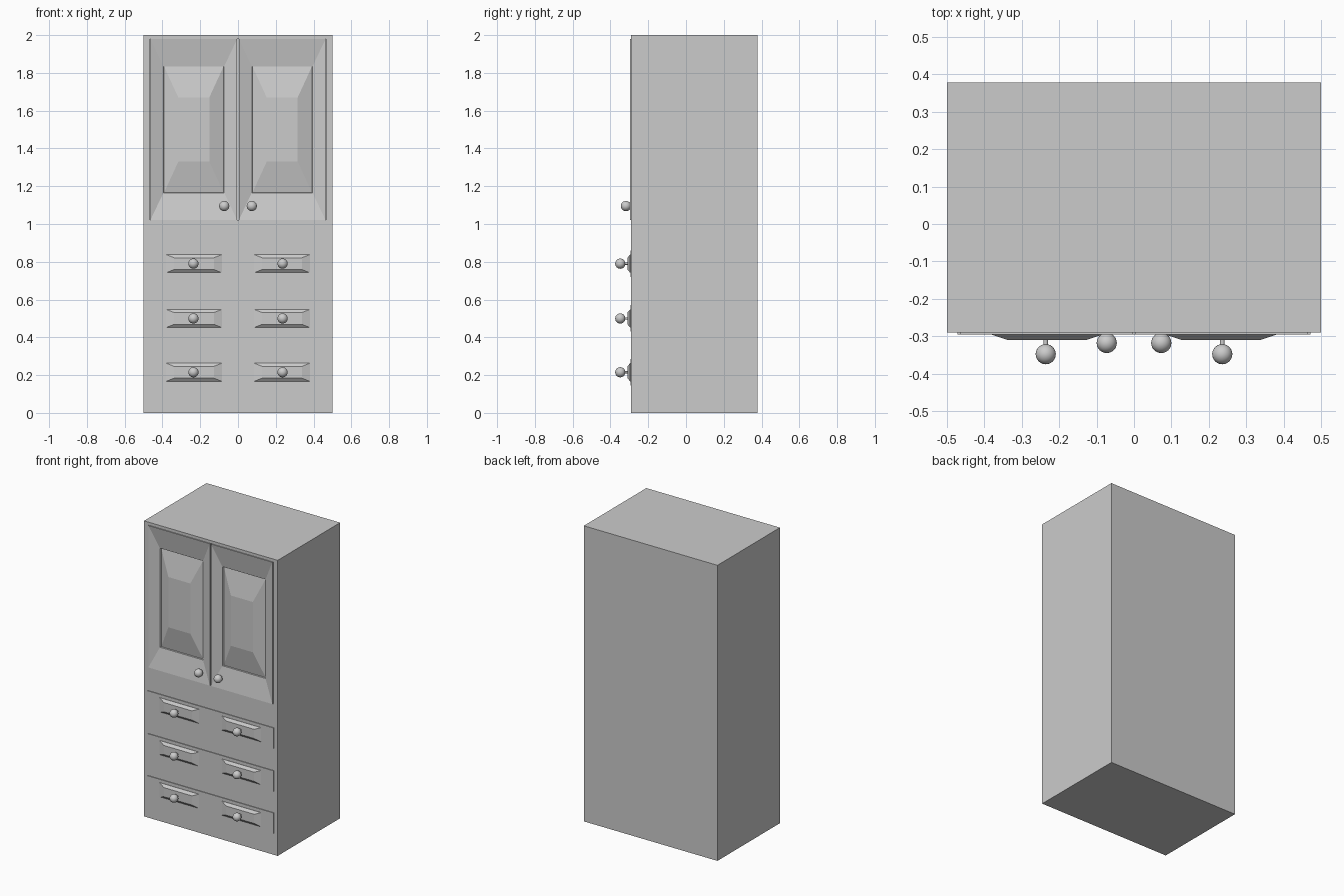
import bpy, bmesh, math

if "Cube" in bpy.data.objects:
    bpy.data.objects.remove(bpy.data.objects["Cube"])

grey = bpy.data.materials.new("plain grey")
grey.diffuse_color = (0.6, 0.6, 0.6, 1)
grey.use_nodes = True
grey.node_tree.nodes["Principled BSDF"].inputs["Base Color"].default_value = grey.diffuse_color
FRONT = -0.29


def finish(name, bm):
    bmesh.ops.recalc_face_normals(bm, faces=bm.faces)
    mesh = bpy.data.meshes.new(name)
    bm.to_mesh(mesh)
    bm.free()
    mesh.materials.append(grey)
    ob = bpy.data.objects.new(name, mesh)
    bpy.context.collection.objects.link(ob)
    return ob


def loft(name, rings):
    """Join rectangles (x centre, z centre, half width, half height, y), back to front."""
    bm = bmesh.new()
    loops = []
    for x, z, w, h, y in rings:
        loops.append([bm.verts.new((x + a * w, y, z + b * h))
                      for a, b in ((-1, -1), (1, -1), (1, 1), (-1, 1))])
    for p, q in zip(loops, loops[1:]):
        for i in range(4):
            j = (i + 1) % 4
            bm.faces.new((p[i], p[j], q[j], q[i]))
    bm.faces.new(loops[0])
    bm.faces.new(loops[-1])
    return finish(name, bm)


def knob(name, x, y, z, r=0.027):
    # round knob with a thin stem back to the front face
    bpy.ops.mesh.primitive_uv_sphere_add(segments=24, ring_count=12, radius=r, location=(x, y, z))
    ball = bpy.context.object
    ball.name = name
    ball.data.materials.append(grey)
    bpy.ops.object.shade_smooth()
    end = FRONT + 0.02
    bpy.ops.mesh.primitive_cylinder_add(vertices=16, radius=0.006, depth=end - y,
                                        location=(x, (y + end) / 2, z),
                                        rotation=(math.pi / 2, 0, 0))
    stem = bpy.context.object
    stem.name = name + "_stem"
    stem.data.materials.append(grey)
    bpy.ops.object.shade_smooth_by_angle()


# cabinet body with a shallow pocket for the doors
loft("cabinet_body", [
    (0, 1.0, 0.5, 1.0, 0.378),
    (0, 1.0, 0.5, 1.0, FRONT),
    (0, 1.5, 0.467, 0.48, FRONT),
    (0, 1.5, 0.467, 0.48, FRONT + 0.05),
])

for side, s in (("left", -1), ("right", 1)):
    # door: sloped frame, narrow step, raised centre panel
    x = s * 0.234
    loft(side + "_door", [
        (x, 1.5, 0.230, 0.48, FRONT + 0.045),
        (x, 1.5, 0.230, 0.48, FRONT - 0.006),
        (x, 1.5, 0.161, 0.335, FRONT + 0.020),
        (x, 1.5, 0.157, 0.333, FRONT + 0.028),
        (x, 1.5, 0.082, 0.17, FRONT - 0.003),
    ])
    knob(side + "_door_knob", s * 0.073, -0.318, 1.095)

for n, z in enumerate((0.215, 0.50, 0.79)):
    # wide thin drawer front
    loft(f"drawer_front_{n}", [
        (0, z, 0.472, 0.07, FRONT + 0.01),
        (0, z, 0.472, 0.07, FRONT - 0.005),
    ])
    for side, s in (("left", -1), ("right", 1)):
        # bevelled plate behind each drawer knob
        loft(f"{side}_knob_plate_{n}", [
            (s * 0.233, z, 0.147, 0.048, FRONT),
            (s * 0.233, z, 0.147, 0.048, FRONT - 0.006),
            (s * 0.233, z, 0.105, 0.031, FRONT - 0.02),
        ])
        knob(f"{side}_drawer_knob_{n}", s * 0.236, -0.348, z)
